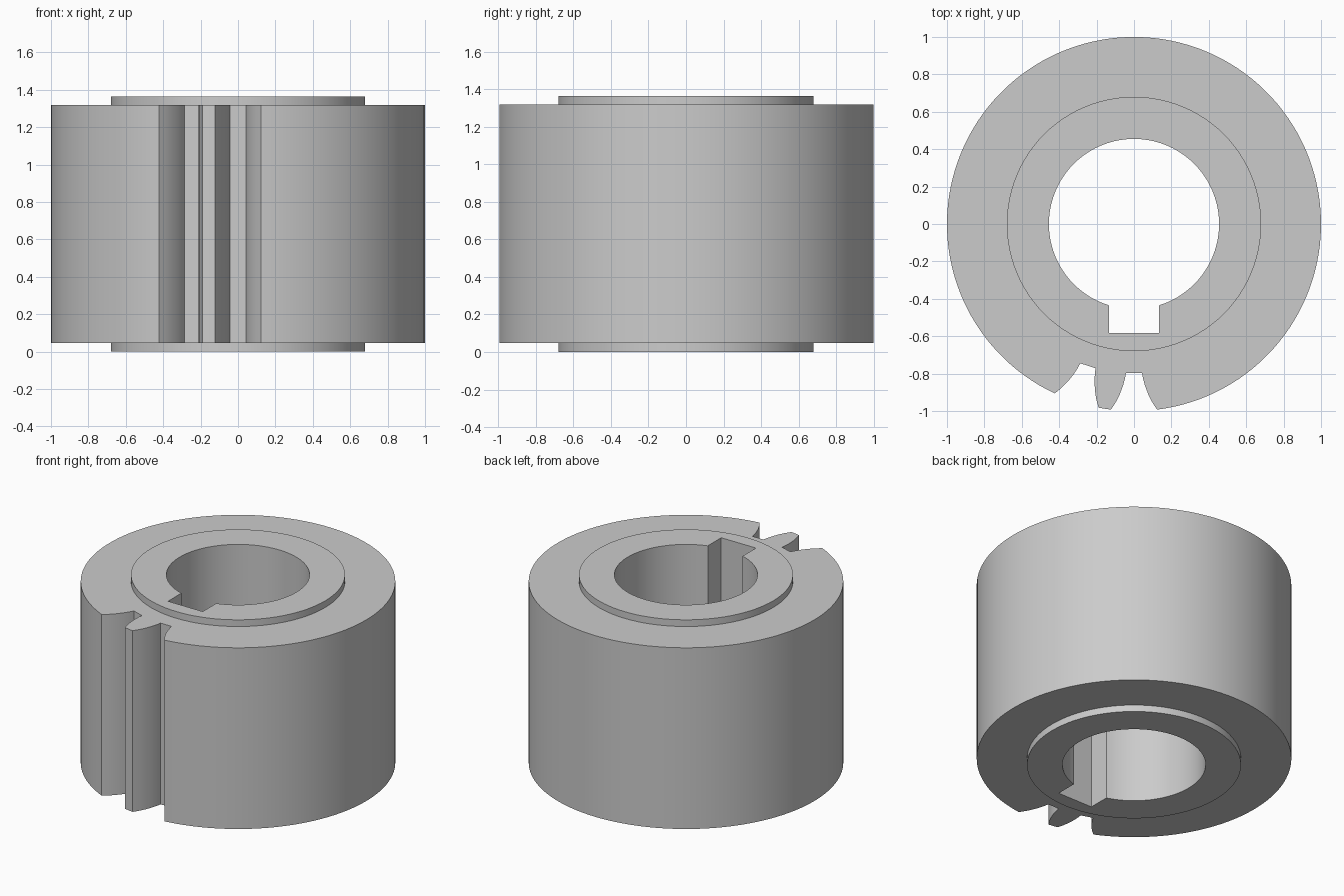
import bpy, bmesh
from math import sin, cos, pi, radians, atan2, sqrt
from mathutils import Matrix, Vector

if "Cube" in bpy.data.objects:
    bpy.data.objects.remove(bpy.data.objects["Cube"])

Z0, Z1, Z2, Z3 = 0.0, 0.047, 1.318, 1.365
HUB_R, BORE_R, KEY_W, KEY_Y = 0.68, 0.455, 0.135, -0.583


def arc(r, a0, a1, n):
    return [(r * cos(a0 + (a1 - a0) * i / n), r * sin(a0 + (a1 - a0) * i / n))
            for i in range(n + 1)]


# Gear outline: one tooth gap, repeated one pitch (18 degrees) around
flank = [(0.043, -0.797), (0.048, -0.825), (0.059, -0.865), (0.076, -0.91),
         (0.097, -0.952), (0.123, -0.9924)]
gap = [(-x, y) for x, y in reversed(flank)] + flank
turn = Matrix.Rotation(radians(-18), 2)
gap_left = [tuple(turn @ Vector(p)) for p in gap]
a0 = atan2(flank[-1][1], flank[-1][0])
a1 = atan2(gap_left[0][1], gap_left[0][0]) + 2 * pi
land = arc(1, a0 - radians(18), a0 - 2 * (a0 + pi / 2), 3)
land = arc(1, atan2(gap_left[-1][1], gap_left[-1][0]),
           atan2(gap[0][1], gap[0][0]), 3)[1:-1]
outline = gap_left + land + gap + arc(1, a0, a1, 120)[1:-1]

# Hub circle and bore with keyway
hub = arc(HUB_R, 0, 2 * pi, 96)[:-1]
ky = -sqrt(BORE_R ** 2 - KEY_W ** 2)
b0 = atan2(ky, KEY_W)
b1 = atan2(ky, -KEY_W) + 2 * pi
bore = arc(BORE_R, b0, b1, 72) + [(-KEY_W, KEY_Y), (KEY_W, KEY_Y)]

bm = bmesh.new()


def ring(points, z):
    vs = [bm.verts.new((x, y, z)) for x, y in points]
    es = [bm.edges.new((vs[i - 1], vs[i])) for i in range(len(vs))]
    return vs, es


def wall(a, b):
    for i in range(len(a[0])):
        bm.faces.new((a[0][i - 1], a[0][i], b[0][i], b[0][i - 1]))


def cap(a, b):
    bmesh.ops.triangle_fill(bm, edges=a[1] + b[1], use_beauty=True)


body = [ring(outline, z) for z in (Z1, Z2)]
hubs = [ring(hub, z) for z in (Z0, Z1, Z2, Z3)]
bores = [ring(bore, z) for z in (Z0, Z3)]

# End faces of the toothed body and of the hub
cap(body[0], hubs[1])
cap(body[1], hubs[2])
cap(hubs[0], bores[0])
cap(hubs[3], bores[1])

# Outer, hub and bore walls
wall(*body)
wall(hubs[0], hubs[1])
wall(hubs[2], hubs[3])
wall(*bores)

bmesh.ops.recalc_face_normals(bm, faces=bm.faces)
mesh = bpy.data.meshes.new("gear_hub")
bm.to_mesh(mesh)
bm.free()
obj = bpy.data.objects.new("gear_hub", mesh)
bpy.context.collection.objects.link(obj)
bpy.context.view_layer.objects.active = obj
obj.select_set(True)
bpy.ops.object.shade_smooth_by_angle(angle=radians(25))
